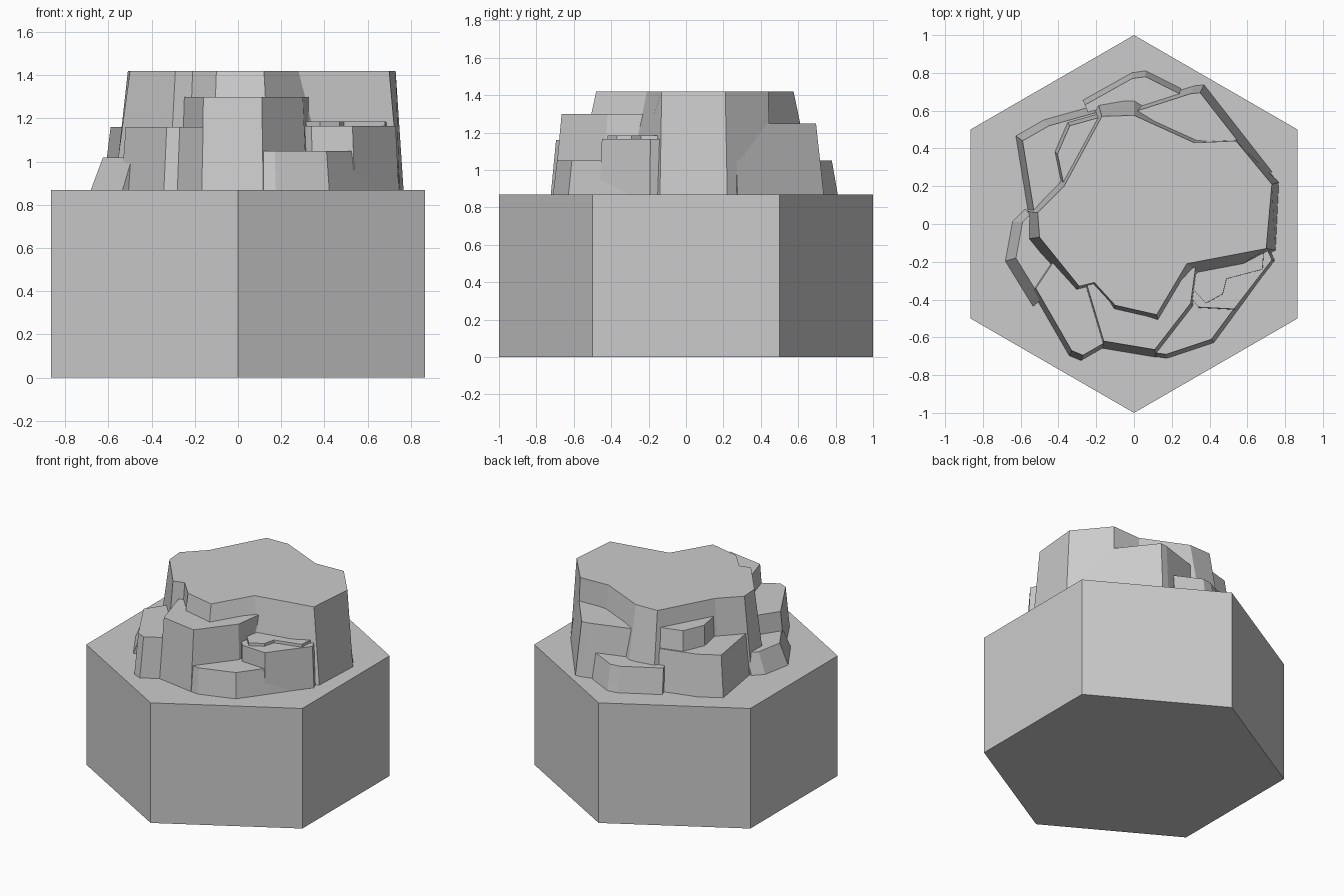
import bpy
import bmesh
import math

default_cube = bpy.data.objects.get("Cube")
if default_cube:
    bpy.data.objects.remove(default_cube, do_unlink=True)

GROUND = 0.87  # height of the hexagonal tile
HEART = (0, 0)  # buried inner corner shared by the terraces

stone = bpy.data.materials.new("stone grey")
stone.use_nodes = True
stone.diffuse_color = (0.6, 0.6, 0.6, 1)
stone.node_tree.nodes["Principled BSDF"].inputs["Base Color"].default_value = stone.diffuse_color


def loft(name, lower, upper, bottom, top):
    """Flat-shaded solid between two matching outlines."""
    bm = bmesh.new()
    low = [bm.verts.new((x, y, bottom)) for x, y in lower]
    high = [bm.verts.new((x, y, top)) for x, y in upper]
    bm.faces.new(low[::-1])
    bm.faces.new(high)
    for i in range(len(low)):
        j = (i + 1) % len(low)
        bm.faces.new((low[i], low[j], high[j], high[i]))
    bmesh.ops.recalc_face_normals(bm, faces=bm.faces)
    mesh = bpy.data.meshes.new(name)
    bm.to_mesh(mesh)
    bm.free()
    mesh.materials.append(stone)
    part = bpy.data.objects.new(name, mesh)
    bpy.context.collection.objects.link(part)
    return part


def terrace(name, top, flare, outline):
    """Rock step whose walls flare outwards down to the tile."""
    lower = [(x * (1 + flare), y * (1 + flare)) for x, y in outline]
    return loft(name, lower, outline, GROUND, top)


# Hexagonal tile with a corner towards the front
hexagon = [(math.sin(math.tau * i / 6), math.cos(math.tau * i / 6)) for i in range(6)]
loft("hexagon_tile", hexagon, hexagon, 0, GROUND)

# Main plateau: each point is x, y and how far its wall flares
plateau = [
    (.73, .21, .05), (.54, .44, .03), (.32, .43, .1), (0, .575, .2),
    (-.17, .57, .15), (-.37, .2, .15), (-.51, .06, .12), (-.5, -.07, .15),
    (-.29, -.33, .1), (-.21, -.31, .1), (-.1, -.43, .2), (.12, -.48, .25),
    (.28, -.21, .5), (.7, -.13, .07),
]
loft("main_plateau",
     [(x * (1 + flare), y * (1 + flare)) for x, y, flare in plateau],
     [(x, y) for x, y, flare in plateau], GROUND, 1.42)

# Front terraces
terrace("front_high_ledge", 1.3, .06,
        [HEART, (-.25, -.32), (-.16, -.62), (.11, -.665), (.3, -.42), (.33, -.2)])
terrace("front_low_ledge", 1.05, .03,
        [HEART, (.1, -.68), (.17, -.69), (.41, -.61), (.55, -.42), (.72, -.185)])
terrace("notch_floor", 1.165, .02,
        [HEART, (.34, -.44), (.53, -.45), (.73, -.19), (.69, -.1)])
terrace("notch_step", 1.185, .02,
        [HEART, (.38, -.42), (.47, -.37), (.49, -.29), (.68, -.24), (.69, -.1)])

# Terraces on the right-hand side
terrace("side_ledge", 1.16, .04,
        [HEART, (-.42, -.19), (-.52, -.34), (-.33, -.67), (-.27, -.695), (-.14, -.62)])
terrace("side_low_step", 1.02, .09,
        [HEART, (-.53, .07), (-.59, .01), (-.625, -.18), (-.49, -.4)])

# Back terraces
terrace("back_corner_ledge", 1.16, .06,
        [HEART, (-.2, .59), (-.45, .52), (-.59, .44), (-.53, .07)])
terrace("back_corner_block", 1.3, .1,
        [HEART, (-.18, .565), (-.34, .52), (-.405, .37), (-.37, .2)])
terrace("back_low_ledge", 1.05, .04,
        [HEART, (.24, .69), (.06, .78), (-.01, .77), (-.26, .63)])
terrace("back_high_ledge", 1.25, .06,
        [HEART, (.69, .26), (.35, .695), (.3, .69), (.02, .6)])
